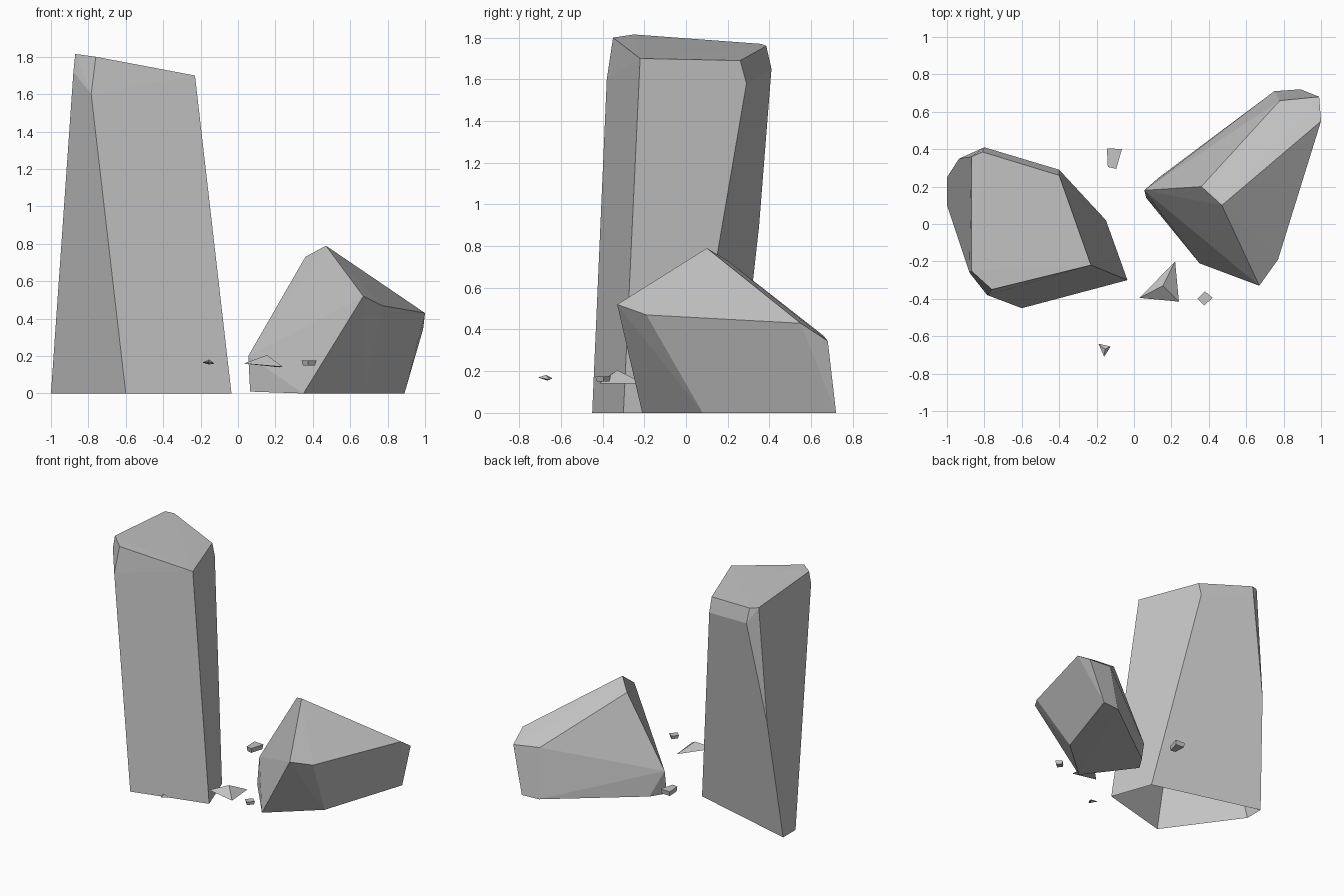
import bpy
import bmesh

cube = bpy.data.objects.get("Cube")
if cube:
    bpy.data.objects.remove(cube, do_unlink=True)

# Single stone colour
STONE = (0.55, 0.55, 0.55, 1.0)
stone = bpy.data.materials.new("grey stone")
stone.use_nodes = True
stone.diffuse_color = STONE
bsdf = stone.node_tree.nodes["Principled BSDF"]
bsdf.inputs["Base Color"].default_value = STONE
bsdf.inputs["Roughness"].default_value = 0.9


def chiselled(name, corners, open_base=False):
    """Flat-faced convex stone wrapped around its corner points."""
    bm = bmesh.new()
    for corner in corners:
        bm.verts.new(corner)
    hull = bmesh.ops.convex_hull(bm, input=bm.verts[:])
    spare = [v for v in bm.verts if not v.link_faces]
    bmesh.ops.delete(bm, geom=spare, context="VERTS")
    bmesh.ops.recalc_face_normals(bm, faces=bm.faces[:])
    if open_base:
        base = [f for f in bm.faces if all(v.co.z < 0.02 for v in f.verts)]
        bmesh.ops.delete(bm, geom=base, context="FACES")
    # Merge the flat triangles into clean facets
    bmesh.ops.dissolve_limit(bm, angle_limit=0.015,
                             verts=bm.verts[:], edges=bm.edges[:])
    mesh = bpy.data.meshes.new(name)
    bm.to_mesh(mesh)
    bm.free()
    mesh.materials.append(stone)
    obj = bpy.data.objects.new(name, mesh)
    bpy.context.collection.objects.link(obj)
    return obj


def slab(name, outline, low, high, shrink):
    """Small flat chip: an outline with a slightly smaller underside."""
    cx = sum(p[0] for p in outline) / len(outline)
    cy = sum(p[1] for p in outline) / len(outline)
    top = [(x, y, high) for x, y in outline]
    under = [(cx + (x - cx) * shrink, cy + (y - cy) * shrink, low)
             for x, y in outline]
    return chiselled(name, top + under)


# Tall leaning pillar: sloped top, bevelled shoulders, open foot
pillar_top = [(-.87, -.25, 1.815), (-.76, -.35, 1.80), (-.23, -.22, 1.70),
              (-.40, .26, 1.69), (-.81, .385, 1.76), (-.87, .36, 1.77)]
pillar_shoulder = [(-.88, -.26, 1.72), (-.785, -.38, 1.60), (-.40, .29, 1.58),
                   (-.80, .41, 1.65), (-.935, .35, .89)]
pillar_foot = [(-.60, -.45, 0), (-.035, -.30, 0), (-.15, .02, 0),
               (-1, .25, 0), (-1, .10, 0)]
chiselled("tall_pillar", pillar_top + pillar_shoulder + pillar_foot, True)

# Low boulder with a ridge falling to the back
boulder_ridge = [(.47, .10, .79), (.36, .20, .73), (1, .55, .43),
                 (.78, .66, .37), (.99, .68, .345)]
boulder_side = [(.67, -.33, .52), (.77, -.19, .47), (.055, .18, .20)]
boulder_foot = [(.35, -.21, 0), (.68, .08, 0), (.89, .72, 0),
                (.75, .71, 0), (.135, .25, .01), (.065, .14, .01)]
chiselled("low_boulder", boulder_ridge + boulder_side + boulder_foot)

# Loose chips floating around the stones
slab("back_chip", [(-.145, .405), (-.065, .40), (-.095, .295), (-.14, .305)],
     .145, .18, .9)
slab("front_chip", [(.38, -.36), (.42, -.395), (.375, -.435), (.34, -.40)],
     .15, .175, .8)
chiselled("large_shard", [(.03, -.395, .16), (.22, -.20, .14),
                          (.24, -.415, .142), (.155, -.33, .205)])
chiselled("small_shard", [(-.19, -.64, .165), (-.125, -.655, .16),
                          (-.16, -.71, .17), (-.155, -.67, .182),
                          (-.155, -.665, .155)])
